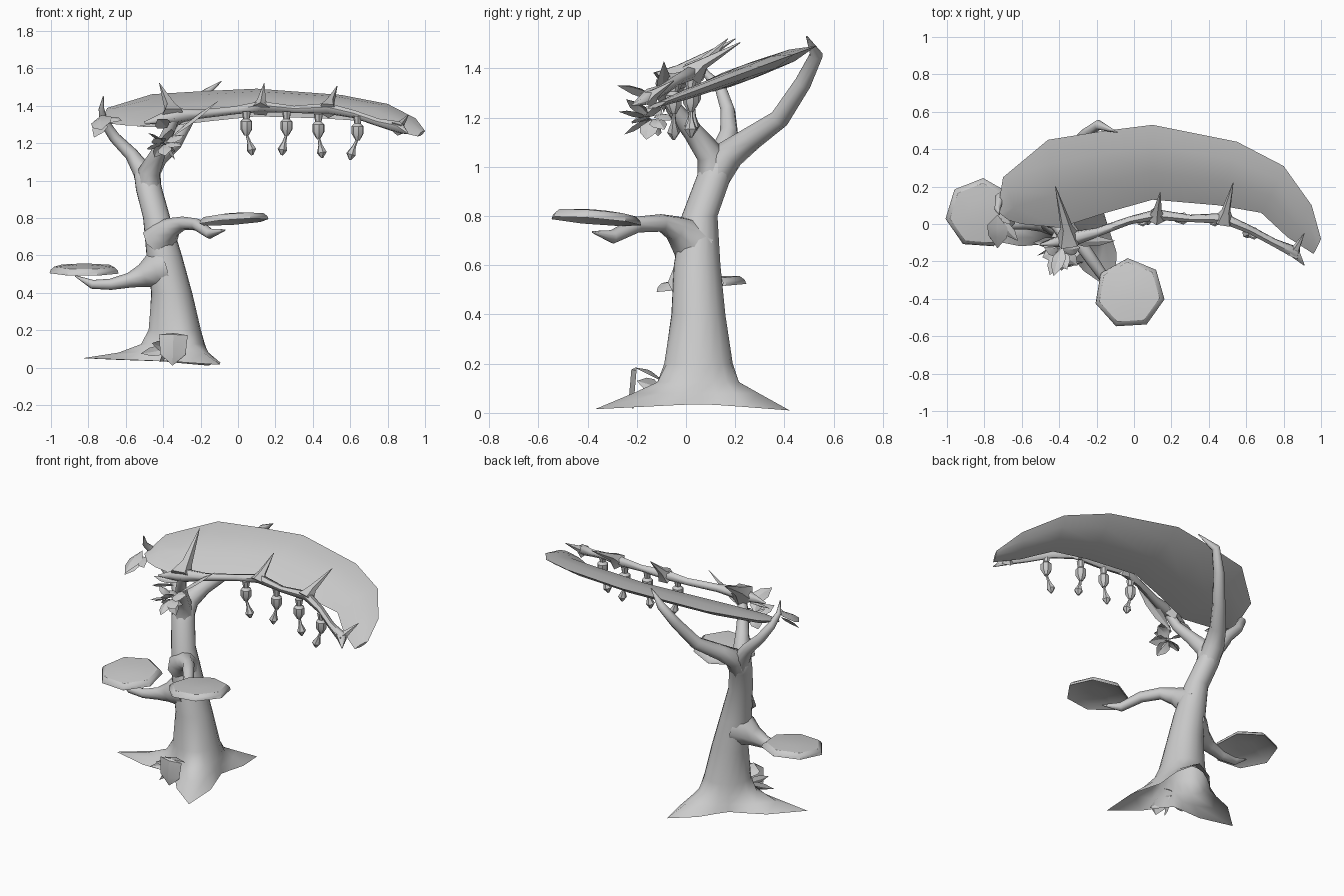
import bpy, bmesh, math, random
from mathutils import Vector as V, Matrix

random.seed(4)
grey = bpy.data.materials.new("pale_grey")
grey.diffuse_color = (0.6, 0.6, 0.6, 1)


def finish(name, bm, angle=40):
    bmesh.ops.recalc_face_normals(bm, faces=bm.faces)
    me = bpy.data.meshes.new(name)
    bm.to_mesh(me)
    bm.free()
    me.materials.append(grey)
    me.shade_smooth()
    me.set_sharp_from_angle(angle=math.radians(angle))
    ob = bpy.data.objects.new(name, me)
    bpy.context.collection.objects.link(ob)
    return ob


def loft(name, rings, angle=40, bottom=True):
    """Skin a list of equal-length point rings and cap the ends."""
    bm = bmesh.new()
    vs = [[bm.verts.new(p) for p in r] for r in rings]
    n = len(vs[0])
    for a, b in zip(vs, vs[1:]):
        for i in range(n):
            j = (i + 1) % n
            bm.faces.new((a[i], a[j], b[j], b[i]))
    if bottom:
        bm.faces.new(vs[0][::-1])
    bm.faces.new(vs[-1])
    return finish(name, bm, angle)


def tube(name, path, n=8, angle=60):
    """Tapered limb through (x, y, z, radius) points."""
    pts = [V(p[:3]) for p in path]
    rings, last = [], None
    for i, p in enumerate(pts):
        t = (pts[min(i + 1, len(pts) - 1)] - pts[max(i - 1, 0)]).normalized()
        if last is None:
            last = t.orthogonal()
        u = (last - t * last.dot(t)).normalized()
        w, last = t.cross(u), u
        r = path[i][3]
        rings.append([p + (u * math.cos(k * math.tau / n) + w * math.sin(k * math.tau / n)) * r
                      for k in range(n)])
    return loft(name, rings, angle)


# Hollow trunk flaring into three pointed roots: (angle, reach, tip height)
roots = [(194, 0.515, 0.05), (299, 0.48, 0.015), (65, 0.41, 0.01)]
angles = []
for k, (a, _, _) in enumerate(roots):
    span = (roots[(k + 1) % 3][0] - a) % 360
    angles += [(a + span * s / 6, k if s < 3 else (k + 1) % 3, min(s, 6 - s) / 3)
               for s in range(6)]
# x, y, z, radius, share of root reach
levels = [(-.33, .05, .035, .17, 1), (-.33, .05, .08, .163, .45), (-.33, .05, .125, .153, .12),
          (-.335, .05, .2, .137, .03), (-.355, .05, .4, .11, 0), (-.395, .045, .6, .095, 0),
          (-.435, .055, .8, .073, 0), (-.475, .11, .95, .071, 0), (-.49, .135, 1.03, .066, 0),
          (-.495, .14, 1.085, .03, 0)]
rings = []
for x, y, z, r, share in levels:
    ring = []
    for a, k, d in angles:
        f = (1 - d) ** 2
        rr = r + (roots[k][1] - .17) * f * share
        zz = z + (roots[k][2] - z) * f if share == 1 else z
        ring.append((x + rr * math.cos(math.radians(a)), y + rr * math.sin(math.radians(a)), zz))
    rings.append(ring)
loft("trunk", rings, 60, bottom=False)

# Limbs, widening where they leave the trunk
tube("left_branch", [(-.4, .04, .53, .115), (-.455, .03, .515, .095), (-.51, .02, .49, .062),
                     (-.58, .01, .467, .04), (-.68, 0, .445, .03), (-.78, 0, .445, .024),
                     (-.87, 0, .49, .004)])
tube("front_branch", [(-.42, .04, .68, .1), (-.39, 0, .72, .08), (-.35, -.045, .75, .053),
                      (-.29, -.1, .772, .036), (-.22, -.2, .765, .033), (-.15, -.3, .715, .028),
                      (-.07, -.38, .735, .004)])
tube("back_bough", [(-.475, .11, .95, .064), (-.475, .175, 1.05, .063), (-.43, .265, 1.115, .05),
                    (-.34, .38, 1.195, .04), (-.26, .475, 1.34, .034), (-.19, .53, 1.455, .027),
                    (-.09, .49, 1.53, .003)])
tube("left_bough", [(-.475, .11, .95, .063), (-.51, .15, 1.05, .053), (-.57, .175, 1.14, .037),
                    (-.66, .17, 1.23, .03), (-.72, .14, 1.32, .025), (-.73, .08, 1.38, .016),
                    (-.72, .05, 1.45, .003)])
tube("front_bough", [(-.475, .11, .95, .064), (-.475, .1, 1.05, .058), (-.43, .03, 1.14, .042),
                     (-.38, -.05, 1.24, .033), (-.34, -.09, 1.34, .028)])


# Flat seven-sided shelves
def shelf(name, centre, radius, turn, tilt_x, tilt_y):
    m = Matrix.Translation(centre) @ Matrix.Rotation(tilt_y, 4, 'Y') @ Matrix.Rotation(tilt_x, 4, 'X')
    prof = [(.3, .006), (.8, .0), (1, -.02), (.97, -.002), (.87, .014), (.4, .023)]
    loft(name, [[m @ V((radius * s * math.cos(turn + k * math.tau / 7),
                        radius * s * math.sin(turn + k * math.tau / 7), z)) for k in range(7)]
                for s, z in prof], 35)


shelf("left_shelf", (-.82, .055, .527), .19, 1.5, .09, 0)
shelf("front_shelf", (-.025, -.37, .798), .19, 1.63, -.08, -.07)

# Crescent canopy: outer (rear) and inner (front) edge points
outer = [(-.73, .07), (-.70, .25), (-.46, .45), (-.18, .495), (.1, .53), (.55, .44),
         (.8, .31), (.95, .1), (1, -.08)]
inner = [(-.67, .02), (-.6, .0), (-.4, -.02), (-.15, .06), (.1, .13), (.45, .10),
         (.68, .06), (.82, -.07), (.96, -.16)]
rings = []
for (ox, oy), (ix, iy) in zip(outer, inner):
    a, b = V((ox, oy, 1.295 + .37 * oy)), V((ix, iy, 1.295 + .37 * iy))
    w = min(1, (a - b).length / .35)
    up, down = V((0, -.012, .028)) * w, V((0, .014, -.032)) * w
    rings.append([a, a.lerp(b, .25) + up * .8, a.lerp(b, .6) + up, b,
                  a.lerp(b, .6) + down, a.lerp(b, .25) + down * .8])
loft("canopy", rings, 40)

# Thorny vine along the canopy's front edge
tube("vine", [(-.5, -.11, 1.31, .006), (-.41, -.095, 1.33, .03), (-.33, -.08, 1.345, .042),
              (-.2, -.045, 1.355, .025), (-.02, .02, 1.375, .022), (.12, .05, 1.395, .03),
              (.3, .03, 1.38, .02), (.48, .03, 1.385, .03), (.62, -.03, 1.355, .022),
              (.75, -.1, 1.31, .022), (.86, -.15, 1.285, .033), (.91, -.22, 1.25, .003)], 6)
thorns = [((-.35, -.09, 1.335), (-.36, -.02, 1.39), (-.42, .2, 1.52), .075),
          ((.12, .035, 1.38), (.125, .075, 1.425), (.14, .17, 1.52), .055),
          ((.48, .02, 1.375), (.492, .07, 1.42), (.53, .22, 1.505), .055),
          ((.85, -.155, 1.275), (.87, -.125, 1.3), (.91, -.05, 1.35), .045)]
for base, mid, tip, r in thorns:
    tube("thorn", [(*base, r), (*mid, r * .45), (*tip, .002)], 5)

# Hanging pods: x, y, top, sideways lean of the lower drop
for x, y, z, lean in [(.045, .02, 1.37, .03), (.26, .03, 1.37, -.025),
                      (.43, .02, 1.355, .02), (.64, -.05, 1.345, -.04)]:
    tube("pod", [(x, y, z, .025), (x, y, z - .04, .018), (x, y, z - .055, .033),
                 (x, y, z - .095, .033), (x, y, z - .13, .012)], 7, 40)
    tube("pod_drop", [(x, y, z - .12, .006), (x + lean * .5, y, z - .165, .011),
                      (x + lean * .9, y, z - .205, .027), (x + lean, y, z - .235, .006)], 6, 40)


# Folded pointed leaves; shoulder sets where the leaf reaches full width
def leaf(name, base, tip, width, side, fold=.25, shoulder=.35):
    a, b, s = V(base), V(tip), V(side)
    d = (b - a).normalized()
    s = (s - d * s.dot(d)).normalized() * width
    up = d.cross(s) * fold
    p, q = a.lerp(b, shoulder), a.lerp(b, .65)
    bm = bmesh.new()
    v = [bm.verts.new(c) for c in (a, p + s * .9, q + s * .8, b, q - s * .8, p - s * .9,
                                   p + up, q + up)]
    for f in ((0, 1, 6), (0, 6, 5), (1, 2, 7, 6), (6, 7, 4, 5), (2, 3, 7), (7, 3, 4)):
        bm.faces.new([v[i] for i in f])
    finish(name, bm, 30)


# Leaf cluster below the vine
hub = V((-.395, -.14, 1.2))
for k in range(11):
    a = k * 2.4
    el = -1 + 1.7 * k / 10
    d = V((math.cos(a) * math.cos(el), math.sin(a) * math.cos(el) - .2, math.sin(el)))
    leaf("cluster_leaf", hub + d * .01, hub + d * random.uniform(.1, .13), .043,
         (-math.sin(a), math.cos(a), .4))
leaf("long_leaf", (-.37, -.09, 1.22), (-.1, -.09, 1.43), .035, (0, 1, .4))
leaf("upper_leaf", (-.36, -.1, 1.3), (-.54, -.1, 1.29), .035, (0, 1, .3))
leaf("upper_leaf", (-.38, -.12, 1.28), (-.43, -.28, 1.33), .045, (1, 0, .5))

# Leaves at the left end of the canopy
leaf("end_leaf", (-.73, .05, 1.35), (-.73, -.13, 1.27), .065, (1, 0, .4))
leaf("end_leaf", (-.71, .03, 1.33), (-.77, -.08, 1.23), .04, (1, .3, .3))
leaf("end_leaf", (-.72, .02, 1.33), (-.62, -.09, 1.32), .035, (0, 1, .4))

# Leaf tuft at the trunk base
leaf("tuft_shield", (-.345, -.2, .185), (-.35, -.215, .01), .085, (1, 0, 0), .25, .06)
leaf("tuft_top", (-.36, -.08, .12), (-.345, -.21, .185), .08, (1, 0, 0), .2, .5)
for tip in [(-.52, -.17, .075), (-.46, -.2, .13), (-.42, -.22, .03), (-.29, -.2, .03)]:
    leaf("tuft_leaf", (-.37, -.1, .1), tip, .03, (.3, .5, 1))
